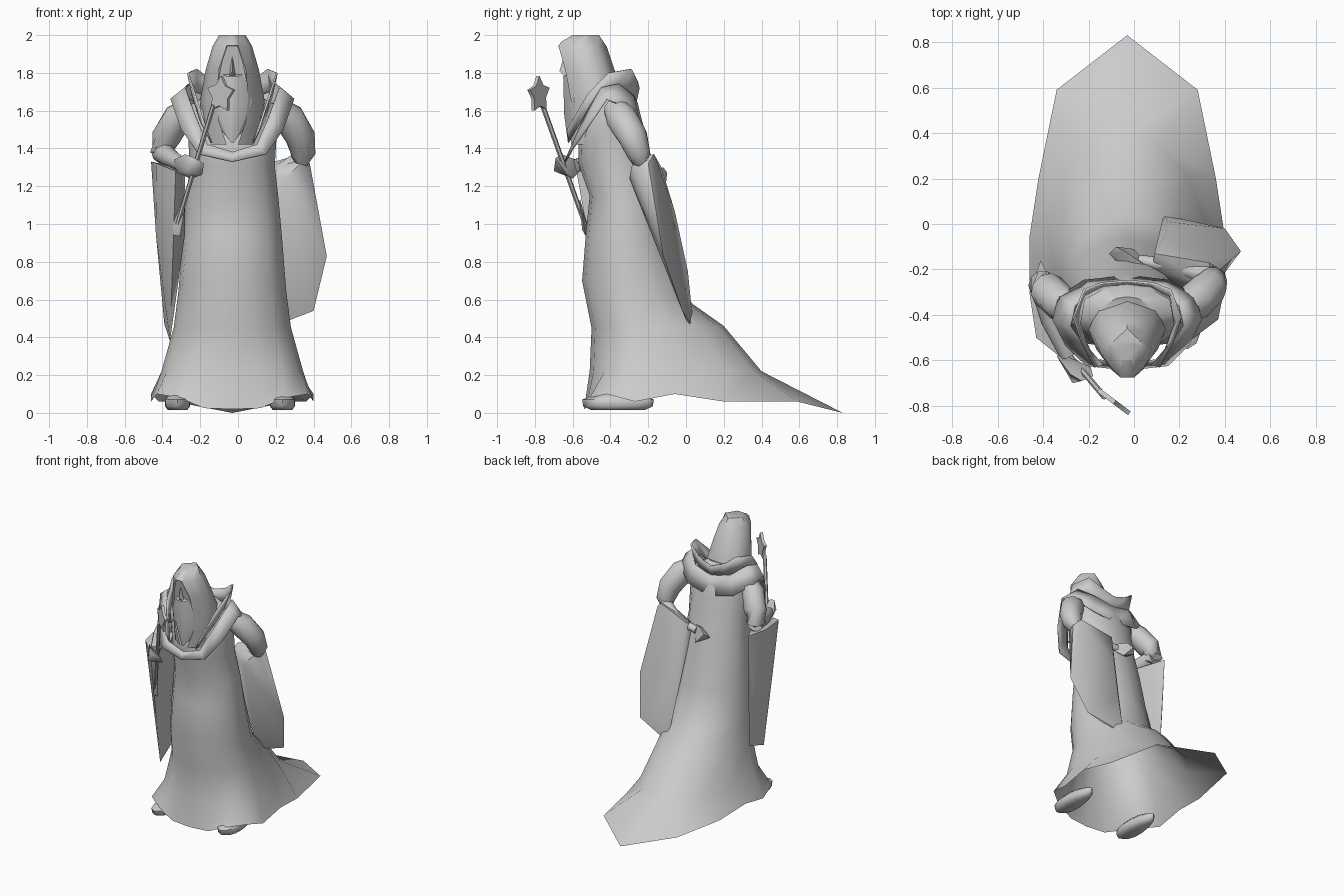
import bpy
import bmesh
from math import sin, cos, pi, radians
from mathutils import Vector

default_cube = bpy.data.objects.get("Cube")
if default_cube:
    bpy.data.objects.remove(default_cube, do_unlink=True)

CENTRE = -0.03  # the figure leans slightly to its right

stone = bpy.data.materials.new("plain grey")
stone.use_nodes = True
stone.diffuse_color = (0.6, 0.6, 0.6, 1)
stone.node_tree.nodes["Principled BSDF"].inputs["Base Color"].default_value = (0.6, 0.6, 0.6, 1)


def finish(name, bm, thickness=0):
    """Turn a bmesh into a smooth shaded object with sharp creases."""
    bmesh.ops.recalc_face_normals(bm, faces=bm.faces)
    mesh = bpy.data.meshes.new(name)
    bm.to_mesh(mesh)
    bm.free()
    mesh.materials.append(stone)
    mesh.shade_smooth()
    mesh.set_sharp_from_angle(angle=radians(55))
    obj = bpy.data.objects.new(name, mesh)
    bpy.context.collection.objects.link(obj)
    if thickness:
        solid = obj.modifiers.new("thickness", "SOLIDIFY")
        solid.thickness = thickness
        solid.offset = 0


def loft(name, rows, closed=True, cap_start=False, cap_end=False, thickness=0):
    """Skin neighbouring rows of points with quads."""
    bm = bmesh.new()
    grid = [[bm.verts.new(point) for point in row] for row in rows]
    for low, high in zip(grid, grid[1:]):
        count = len(low)
        for i in range(count if closed else count - 1):
            j = (i + 1) % count
            bm.faces.new((low[i], low[j], high[j], high[i]))
    if cap_start:
        bm.faces.new(grid[0])
    if cap_end:
        bm.faces.new(grid[-1])
    finish(name, bm, thickness)


def hull(name, points):
    """Wrap a few points in a convex skin."""
    bm = bmesh.new()
    for point in points:
        bm.verts.new(point)
    result = bmesh.ops.convex_hull(bm, input=bm.verts)
    unused = [g for g in result["geom_interior"] if isinstance(g, bmesh.types.BMVert)]
    bmesh.ops.delete(bm, geom=unused, context="VERTS")
    finish(name, bm)


def both_sides(points):
    """Points repeated on either side of the centre line."""
    return [(CENTRE + side * x, y, z) for side in (-1, 1) for x, y, z in points]


def mirrored_ring(half):
    """Half outline from front to back, completed on the other side."""
    left = [(CENTRE + x, y, z) for x, y, z in half]
    right = [(CENTRE - x, y, z) for x, y, z in half[-2:0:-1]]
    return left + right


def mirrored_band(half):
    """Open outline running from left front, round the back, to right front."""
    left = [(CENTRE + x, y, z) for x, y, z in half]
    right = [(CENTRE - x, y, z) for x, y, z in half[-2::-1]]
    return left + right


def tube(name, stations, sides=10):
    """Limb through (centre, radius) stations, with closed ends."""
    centres = [Vector(c) for c, r in stations]
    rows = []
    for i, (c, radius) in enumerate(stations):
        along = centres[min(i + 1, len(centres) - 1)] - centres[max(i - 1, 0)]
        turn = along.to_track_quat("Z", "Y")
        rows.append([centres[i] + turn @ Vector((radius * cos(a), radius * sin(a), 0))
                     for a in (2 * pi * k / sides for k in range(sides))])
    loft(name, rows, cap_start=True, cap_end=True)


def robe_ring(width, front, back, z_front, z_back, middle):
    """Half oval whose height slopes from front to back."""
    half = []
    for k in range(9):
        a = pi * k / 8
        reach = (middle - front) if k < 4 else (back - middle)
        y = middle - cos(a) * reach
        slope = (y - front) / (back - front)
        half.append((width * sin(a), y, z_front + (z_back - z_front) * slope))
    return mirrored_ring(half)


# Robe: scalloped hem with a long pointed train, rising to the shoulders
hem = [(0, -.54, .02), (.15, -.53, .025), (.28, -.51, .08), (.4, -.42, .1), (.43, -.27, .06),
       (.43, -.06, .1), (.39, .2, .06), (.31, .59, .06), (0, .83, 0)]
robe_rows = [mirrored_ring(hem)]
for ring in ((.375, -.51, .40, .22, .22, -.24),
             (.31, -.50, .20, .45, .46, -.25),
             (.285, -.55, .03, .70, .58, -.3),
             (.265, -.53, -.06, .95, .85, -.32),
             (.245, -.51, -.12, 1.15, 1.1, -.33),
             (.225, -.57, -.17, 1.32, 1.3, -.36),
             (.235, -.57, -.22, 1.45, 1.5, -.38),
             (.25, -.52, -.26, 1.58, 1.65, -.39),
             (.12, -.5, -.32, 1.65, 1.72, -.41)):
    robe_rows.append(robe_ring(*ring))
loft("robe", robe_rows, cap_end=True)

# Shoulder mantle: dips to the chest in front, wraps round the back
mantle_low = [(0, -.64, 1.33), (.18, -.62, 1.37), (.27, -.53, 1.5), (.325, -.42, 1.66),
              (.3, -.32, 1.62), (.19, -.25, 1.54), (0, -.23, 1.5)]
mantle_high = [(0, -.61, 1.38), (.13, -.6, 1.42), (.19, -.54, 1.56), (.25, -.45, 1.72),
               (.23, -.36, 1.74), (.15, -.28, 1.68), (0, -.26, 1.64)]
loft("mantle", [mirrored_ring(mantle_low), mirrored_ring(mantle_high)], thickness=.01)

# Standing collar: a broad open band, tall beside the head
collar_low = [(.11, -.62, 1.43), (.17, -.55, 1.55), (.21, -.44, 1.68),
              (.19, -.33, 1.7), (.1, -.28, 1.66), (0, -.27, 1.63)]
collar_high = [(.14, -.63, 1.5), (.2, -.52, 1.69), (.235, -.41, 1.8),
               (.19, -.29, 1.82), (.11, -.26, 1.76), (0, -.25, 1.72)]
loft("collar", [mirrored_band(collar_low), mirrored_band(collar_high)], closed=False, thickness=.01)

# Hood: open over the face, draped into the mantle, with a closed crown
hood_rows = []
for z, opening, width, front, back in ((1.42, .03, .14, -.61, -.32), (1.54, .07, .165, -.6, -.31),
                                       (1.66, .085, .17, -.61, -.32), (1.82, .07, .14, -.64, -.38),
                                       (1.94, .03, .105, -.675, -.42), (2.0, .02, .07, -.6, -.46)):
    middle = (front + back) / 2
    hood_rows.append(mirrored_band([(opening, front, z), (width * .8, front + .06, z),
                                    (width, middle, z), (width * .75, back - .05, z), (0, back, z)]))
loft("hood", hood_rows, closed=False, cap_end=True)
hull("hood_peak", both_sides([(.03, -.675, 1.945), (.02, -.66, 1.965), (.02, -.6, 2), (.05, -.58, 1.93)]))

# Face, nose and long pointed beard
hull("face", both_sides([(.025, -.66, 1.95), (.055, -.64, 1.86), (.075, -.62, 1.76), (.05, -.55, 1.85)]))
hull("nose", [(CENTRE, -.645, 1.89), (CENTRE, -.67, 1.81),
              (CENTRE - .02, -.63, 1.77), (CENTRE + .02, -.63, 1.77)])
hull("beard", both_sides([(.075, -.61, 1.8), (.105, -.59, 1.65), (.025, -.65, 1.78), (.015, -.645, 1.58),
                          (.005, -.625, 1.43), (.06, -.56, 1.5)]))

# Arms: the left reaches behind the back, the right holds the staff forward
tube("left_upper_arm", [((.2, -.38, 1.62), .06), ((.27, -.34, 1.56), .085), ((.33, -.28, 1.46), .08),
                        ((.345, -.25, 1.37), .065), ((.33, -.24, 1.32), .04)])
tube("left_forearm", [((.34, -.23, 1.35), .045), ((.2, -.19, 1.27), .035), ((.02, -.16, 1.25), .025)])
tube("right_upper_arm", [((-.24, -.39, 1.62), .06), ((-.32, -.35, 1.56), .08), ((-.38, -.29, 1.46), .08),
                         ((-.4, -.27, 1.38), .065), ((-.38, -.29, 1.33), .04)])
tube("right_forearm", [((-.4, -.26, 1.38), .06), ((-.36, -.42, 1.35), .05), ((-.29, -.58, 1.31), .035)])

# Wide hanging sleeves, gathered round the forearms
hull("left_sleeve", [(.35, -.28, 1.34), (.38, -.2, 1.32), (.25, -.3, 1.24), (.08, -.2, 1.27),
                     (.09, -.13, 1.3), (.33, -.17, 1.37), (.41, -.16, 1.1), (.47, -.12, .83),
                     (.13, -.06, 1.07), (.4, -.02, .54), (.13, .04, .45), (.15, .01, .75), (.27, .0, .49)])
hull("right_sleeve", [(-.41, -.16, 1.32), (-.46, -.3, 1.33), (-.43, -.5, 1.32), (-.33, -.58, 1.28),
                      (-.28, -.42, 1.29), (-.435, -.42, .95), (-.42, -.2, .9), (-.28, -.42, .95),
                      (-.36, -.42, .38), (-.39, -.2, .47)])

# Hands as small closed fists
hull("right_hand", [(-.34, -.58, 1.34), (-.32, -.57, 1.27), (-.25, -.6, 1.24), (-.19, -.63, 1.26),
                    (-.18, -.67, 1.32), (-.23, -.69, 1.35), (-.28, -.66, 1.37), (-.27, -.7, 1.28)])
hull("left_hand", [(.06, -.19, 1.28), (.05, -.17, 1.23), (.0, -.2, 1.27), (-.07, -.17, 1.22),
                   (-.11, -.13, 1.24), (-.08, -.1, 1.27), (.0, -.11, 1.18), (-.04, -.12, 1.3)])

# Staff: thin shaft, flared foot and a five pointed plate on top
foot, tip = Vector((-.32, -.535, 1.0)), Vector((-.13, -.76, 1.63))
tube("staff_shaft", [(foot, .012), ((foot + tip) / 2, .013), (tip, .013)], sides=6)
hull("staff_foot", [(-.345, -.525, 1.0), (-.34, -.53, .94), (-.305, -.53, .935), (-.3, -.54, 1.02),
                    (-.275, -.565, 1.12), (-.295, -.56, 1.13), (-.32, -.54, .96), (-.31, -.55, .97)])
across = Vector((.8, -.6, 0))
facing = Vector((.6, .8, 0)) * .01
middle = Vector((-.09, -.78, 1.685))
outline = []
for k in range(10):
    a = pi * k / 5 + .25
    radius = .06 if k % 2 else .1
    outline.append(middle + across * (radius * cos(a) * .9) + Vector((0, 0, radius * sin(a))))
loft("staff_star", [[p - facing for p in outline], [p + facing for p in outline]],
     cap_start=True, cap_end=True)

# Shoes peeping out under the hem, narrower toward the heel
for name, x in (("right_shoe", -.32), ("left_shoe", .235)):
    rows = []
    for z, grow in ((.015, .75), (.035, .97), (.07, 1), (.1, .6)):
        rows.append([(x + .068 * grow * cos(a) * (1 - .2 * sin(a)), -.36 + .19 * grow * sin(a), z)
                     for a in (2 * pi * k / 12 for k in range(12))])
    loft(name, rows, cap_start=True, cap_end=True)
